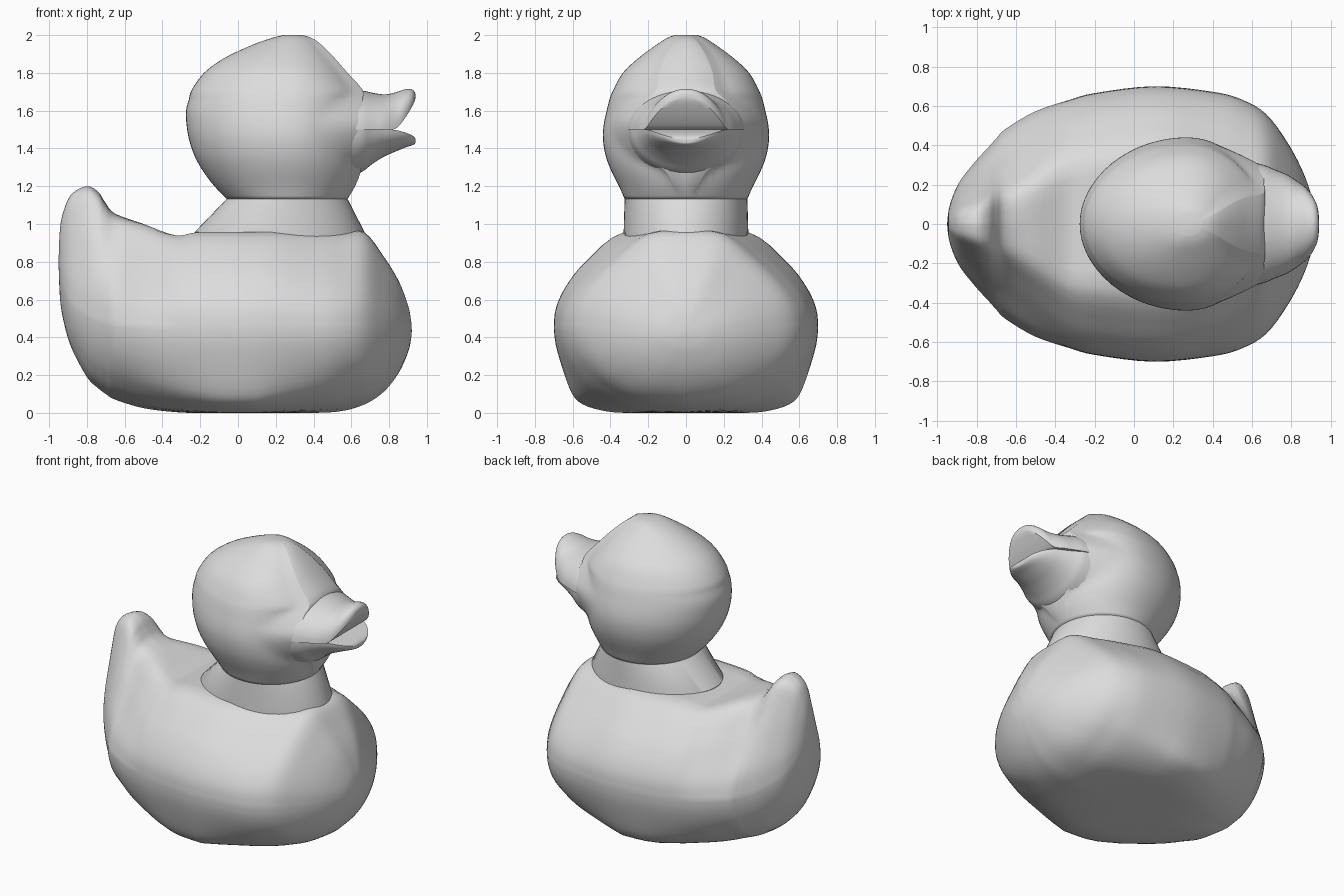
import bpy, bmesh, math

cube = bpy.data.objects.get("Cube")
if cube:
    bpy.data.objects.remove(cube, do_unlink=True)

grey = bpy.data.materials.new("light_grey")
grey.use_nodes = True
COLOUR = (0.72, 0.72, 0.72, 1)
grey.diffuse_color = COLOUR
grey.node_tree.nodes["Principled BSDF"].inputs["Base Color"].default_value = COLOUR


def smooth_path(rows, steps):
    """Catmull-Rom curve through rows of numbers."""
    out = []
    last = len(rows) - 1
    for i in range(last):
        p0, p1, p2, p3 = rows[max(i - 1, 0)], rows[i], rows[i + 1], rows[min(i + 2, last)]
        for k in range(steps):
            t = k / steps
            out.append(tuple(
                b + 0.5 * t * (c - a + t * (2 * a - 5 * b + 4 * c - d + t * (3 * (b - c) + d - a)))
                for a, b, c, d in zip(p0, p1, p2, p3)))
    return out + [tuple(rows[-1])]


def mix(a, b, t):
    t = min(max(t, 0), 1)
    return [tuple(u + (v - u) * t for u, v in zip(p, q)) for p, q in zip(a, b)]


def loft(name, halves, sharp=40):
    """Skin half outlines (starting and ending on y = 0), mirrored across y."""
    bm = bmesh.new()
    rings = []
    for half in halves:
        full = half + [(x, -y, z) for x, y, z in half[-2:0:-1]]
        rings.append([bm.verts.new(p) for p in full])
    n = len(rings[0])
    for a, b in zip(rings, rings[1:]):
        for i in range(n):
            j = (i + 1) % n
            bm.faces.new((a[i], a[j], b[j], b[i]))
    bm.faces.new(rings[0])
    bm.faces.new(rings[-1])
    bmesh.ops.remove_doubles(bm, verts=bm.verts, dist=0.0008)
    bmesh.ops.recalc_face_normals(bm, faces=bm.faces)
    mesh = bpy.data.meshes.new(name)
    bm.to_mesh(mesh)
    bm.free()
    mesh.materials.append(grey)
    obj = bpy.data.objects.new(name, mesh)
    bpy.context.collection.objects.link(obj)
    bpy.ops.object.select_all(action='DESELECT')
    obj.select_set(True)
    bpy.context.view_layer.objects.active = obj
    bpy.ops.object.shade_smooth_by_angle(angle=math.radians(sharp))


# Body and upturned tail: stations of x, half width, bottom, top, widest height
BODY = [
    (-0.95, 0.0, 0.79, 0.81, 0.80), (-0.942, 0.07, 0.60, 0.98, 0.74),
    (-0.92, 0.145, 0.47, 1.08, 0.66), (-0.88, 0.225, 0.34, 1.16, 0.58),
    (-0.80, 0.325, 0.19, 1.20, 0.52), (-0.74, 0.39, 0.13, 1.17, 0.49),
    (-0.70, 0.435, 0.10, 1.11, 0.48), (-0.65, 0.485, 0.07, 1.055, 0.47),
    (-0.50, 0.573, 0.025, 1.0, 0.46), (-0.33, 0.63, 0.004, 0.94, 0.45),
    (-0.20, 0.665, 0.0, 0.957, 0.45), (0.10, 0.70, 0.0, 0.957, 0.45),
    (0.40, 0.672, 0.0, 0.957, 0.45), (0.55, 0.632, 0.01, 0.957, 0.45),
    (0.67, 0.56, 0.045, 0.955, 0.45), (0.77, 0.43, 0.11, 0.83, 0.44),
    (0.85, 0.285, 0.21, 0.70, 0.43), (0.90, 0.15, 0.32, 0.57, 0.43),
    (0.916, 0.06, 0.39, 0.49, 0.43), (0.92, 0.0, 0.43, 0.44, 0.435),
]
# Cross-section shapes: width fraction, height fraction away from widest point
UP_MID = [(1, 0), (.985, .2), (.91, .43), (.76, .69), (.47, 1), (0, 1)]
UP_TAIL = [(1, 0), (.92, .2), (.72, .45), (.5, .72), (.28, .95), (0, 1)]
UP_FRONT = [(1, 0), (.97, .2), (.85, .43), (.6, .72), (.32, .97), (0, 1)]
LOW_MID = [(0, 1), (.46, 1), (.64, .97), (.78, .9), (.86, .78), (.93, .5), (.985, .2), (1, 0)]
LOW_END = [(0, 1), (.3, .95), (.5, .87), (.66, .75), (.8, .6), (.92, .39), (.985, .17), (1, 0)]

halves = []
for x, w, bottom, top, mid in smooth_path(BODY, 4):
    upper = mix(UP_MID, UP_TAIL, (-0.33 - x) / 0.3)
    upper = mix(upper, UP_FRONT, (x - 0.2) / 0.45)
    lower = mix(LOW_MID, LOW_END, max((-0.1 - x) / 0.5, (x - 0.1) / 0.5))
    low = smooth_path(lower, 3)[:-1]
    high = smooth_path(upper, 4)
    half = [(x, max(w, 0) * max(u, 0), mid + (bottom - mid) * min(t, 1)) for u, t in low]
    half += [(x, max(w, 0) * max(u, 0), mid + (top - mid) * min(t, 1)) for u, t in high]
    half[0] = (x, 0, half[0][2])
    half[-1] = (x, 0, half[-1][2])
    halves.append(half)
loft("body", halves)


def slice_half(z, back, front, w, f, centre=0.27):
    """Horizontal slice: round at the back, tapering to a flat front of half width f."""
    half = []
    for i in range(17):
        a = math.pi / 2 * i / 16
        half.append((centre - (centre - back) * math.cos(a), w * math.sin(a), z))
    for i in range(1, 15):
        s = math.sin(math.pi / 2 * i / 14)
        y = max(w * math.sqrt(max(1 - s * s, 0)), w + (f - w) * s ** 1.5)
        half.append((centre + (front - centre) * s, y, z))
    half.append((front, 0, z))
    return half


# Neck collar
loft("neck", [slice_half(0.92, -0.23, 0.67, 0.33, 0, 0.22),
              slice_half(0.957, -0.23, 0.67, 0.33, 0, 0.22),
              slice_half(1.133, -0.06, 0.58, 0.325, 0, 0.26)])

# Head: height, back x, front x, half width, half width of the face front
HEAD = [
    (1.133, -0.06, 0.58, 0.325, 0.0), (1.2, -0.125, 0.62, 0.355, 0.06),
    (1.28, -0.185, 0.65, 0.395, 0.11), (1.36, -0.23, 0.66, 0.425, 0.21),
    (1.45, -0.26, 0.66, 0.44, 0.27), (1.53, -0.273, 0.66, 0.435, 0.29),
    (1.60, -0.275, 0.66, 0.42, 0.255), (1.66, -0.26, 0.66, 0.405, 0.205),
    (1.71, -0.245, 0.66, 0.385, 0.155), (1.80, -0.18, 0.58, 0.335, 0.14),
    (1.88, -0.07, 0.51, 0.25, 0.11), (1.95, 0.08, 0.44, 0.155, 0.07),
    (1.985, 0.18, 0.39, 0.10, 0.04), (2.0, 0.24, 0.34, 0.06, 0.02),
]
loft("head", [slice_half(*row) for row in smooth_path(HEAD, 3)], 80)


def bill(name, rows):
    """Half-round section: flat mouth side, domed outer side."""
    halves = []
    for x, w, flat, dome in smooth_path(rows, 4):
        w = max(w, 0)
        half = [(x, w * k / 4, flat) for k in range(4)]
        for i in range(13):
            a = math.pi / 2 * i / 12
            half.append((x, w * math.cos(a), flat + (dome - flat) * math.sin(a)))
        half[-1] = (x, 0, dome)
        halves.append(half)
    loft(name, halves)


# Upper and lower bill: x, half width, mouth height, outer height
bill("upper_bill", [
    (0.60, 0.315, 1.50, 1.71), (0.66, 0.30, 1.50, 1.706), (0.72, 0.275, 1.50, 1.693),
    (0.78, 0.25, 1.50, 1.686), (0.835, 0.215, 1.505, 1.697), (0.88, 0.178, 1.555, 1.712),
    (0.915, 0.13, 1.61, 1.715), (0.935, 0.075, 1.65, 1.70), (0.94, 0.0, 1.675, 1.68)])
bill("lower_bill", [
    (0.60, 0.31, 1.501, 1.25), (0.66, 0.293, 1.501, 1.278), (0.71, 0.262, 1.501, 1.317),
    (0.77, 0.23, 1.501, 1.355), (0.83, 0.20, 1.498, 1.382), (0.88, 0.165, 1.486, 1.403),
    (0.92, 0.115, 1.470, 1.416), (0.937, 0.065, 1.456, 1.425), (0.94, 0.0, 1.442, 1.438)])
